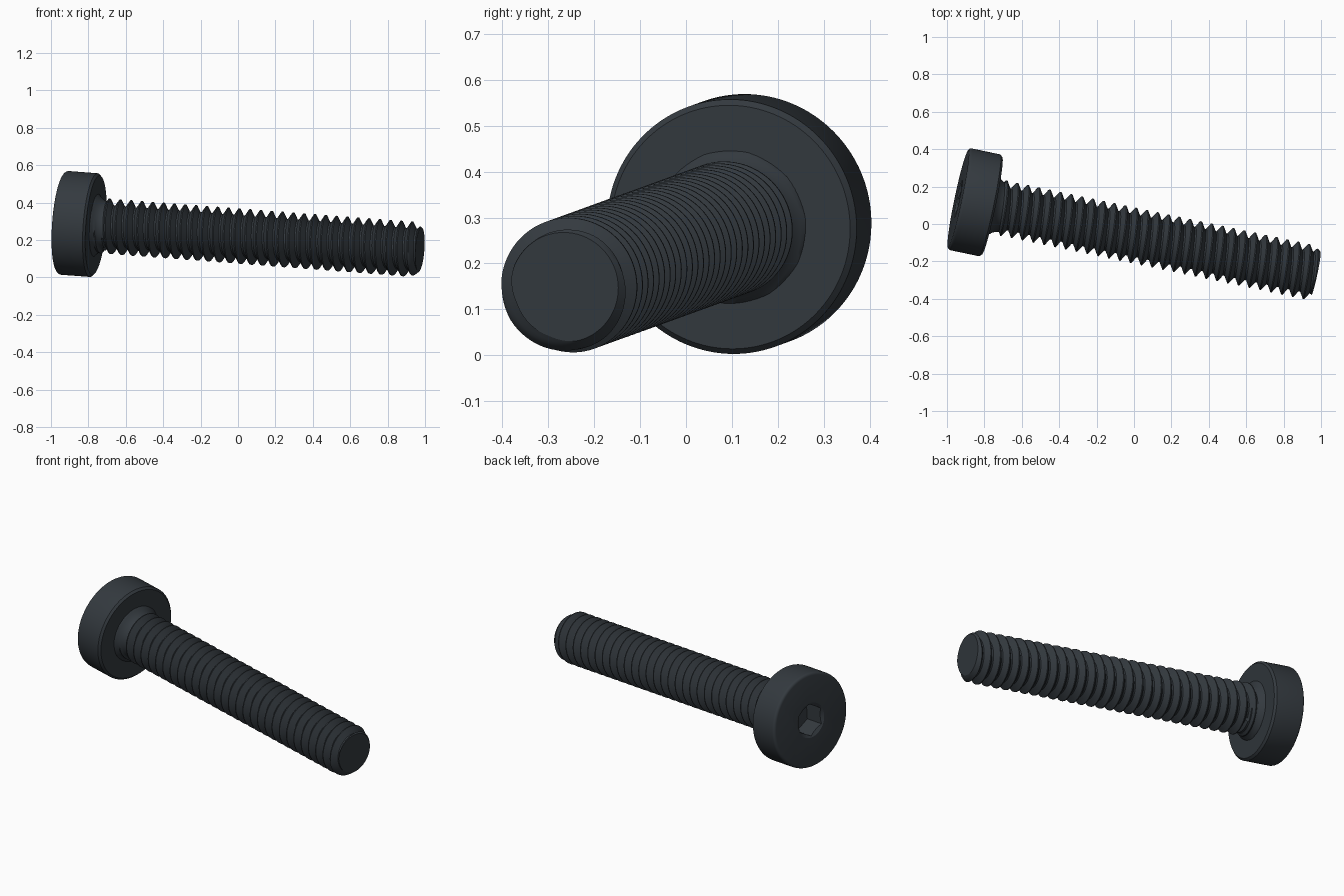
import bpy, bmesh, math
from mathutils import Vector

cube = bpy.data.objects.get("Cube")
if cube:
    bpy.data.objects.remove(cube)

# Placement: local z runs from the head's outer face to the tip
ORIGIN = Vector((-0.94, 0.135, 0.293))
AXIS = Vector((1.912, -0.40, -0.145))
LENGTH = AXIS.length
TURN = AXIS.to_track_quat('Z', 'Y')
HEAD_R, HEAD_H = 0.278, 0.185
MAJOR, MINOR, PITCH = 0.148, 0.112, 0.0592

steel = bpy.data.materials.new("dark_steel")
steel.use_nodes = True
colour = (0.034, 0.042, 0.05, 1)
steel.diffuse_color = colour
steel.node_tree.nodes["Principled BSDF"].inputs["Base Color"].default_value = colour


def make_object(name, bm):
    bmesh.ops.recalc_face_normals(bm, faces=bm.faces)
    mesh = bpy.data.meshes.new(name)
    bm.to_mesh(mesh)
    bm.free()
    mesh.materials.append(steel)
    ob = bpy.data.objects.new(name, mesh)
    bpy.context.collection.objects.link(ob)
    ob.rotation_mode = 'QUATERNION'
    ob.rotation_quaternion = TURN
    ob.location = ORIGIN
    return ob


def select(ob):
    bpy.ops.object.select_all(action='DESELECT')
    ob.select_set(True)
    bpy.context.view_layer.objects.active = ob


def stack(name, rings, sides, start=0.0):
    """Closed solid through (radius, height) rings."""
    bm = bmesh.new()
    loops = []
    for r, z in rings:
        loops.append([bm.verts.new((r * math.cos(a), r * math.sin(a), z))
                      for a in (start + math.tau * i / sides for i in range(sides))])
    for low, high in zip(loops, loops[1:]):
        for i in range(sides):
            k = (i + 1) % sides
            bm.faces.new((low[i], low[k], high[k], high[i]))
    bm.faces.new(loops[0])
    bm.faces.new(loops[-1])
    return make_object(name, bm)


# Head: rounded outer rim, small chamfer underneath
ROUND = 0.016
rim = [(HEAD_R - ROUND * (1 - math.sin(a)), ROUND * (1 - math.cos(a)))
       for a in (math.pi / 2 * i / 4 for i in range(5))]
head = stack("head", rim + [(HEAD_R, HEAD_H - 0.012), (HEAD_R - 0.012, HEAD_H)], 128)

# Hex socket with a conical lead-in
cutters = [stack("socket_cutter", [(0.095, -0.05), (0.095, 0.12)], 6, math.pi / 6),
           stack("lead_in_cutter", [(0.122, -0.012), (0.082, 0.012)], 64)]
for cutter in cutters:
    cutter.hide_render = True
    mod = head.modifiers.new("cut", 'BOOLEAN')
    mod.operation = 'DIFFERENCE'
    mod.solver = 'EXACT'
    mod.object = cutter
    select(head)
    bpy.ops.object.modifier_apply(modifier=mod.name)
for cutter in cutters:
    bpy.data.objects.remove(cutter)

# Threaded shank: rows follow the helix and are clamped to both ends
START, END = HEAD_H - 0.01, LENGTH
PHASE = END - 1.125 * PITCH
SIDES = 72
ROWS = (0.05, 0.145, 0.24, 0.33, 0.425, 0.575, 0.67, 0.76, 0.86, 0.95)


def shank_radius(s, angle):
    phase = ((s - PHASE) / PITCH - angle / math.tau) % 1
    t = abs(2 * phase - 1)
    r = MINOR + (MAJOR - MINOR) * min(1, max(0, (t - 0.15) / 0.75))
    # Neck fillet under the head
    u = (s - HEAD_H) / 0.065
    if u < 1:
        r = max(r, 0.13 + 0.038 * (1 - max(u, 0)) ** 2)
    # Chamfer at the tip
    return min(r, 0.12 + 0.8 * (END - s)) if s > HEAD_H + 0.1 else r


bm = bmesh.new()
first = math.floor((START - PHASE) / PITCH) - 2
last = math.ceil((END - PHASE) / PITCH) + 2
grid = []
for turn in range(first, last):
    for row in ROWS:
        line = []
        for i in range(SIDES + 1):
            a = math.tau * i / SIDES
            s = PHASE + PITCH * (turn + row + i / SIDES)
            s = min(END, max(START, s))
            r = shank_radius(s, a)
            line.append(bm.verts.new((r * math.cos(a), r * math.sin(a), s)))
        grid.append(line)
for low, high in zip(grid, grid[1:]):
    for i in range(SIDES):
        quad = (low[i], low[i + 1], high[i + 1], high[i])
        heights = [v.co.z for v in quad]
        if max(heights) - min(heights) > 1e-6:
            bm.faces.new(quad)
bmesh.ops.remove_doubles(bm, verts=bm.verts, dist=1e-5)
bmesh.ops.delete(bm, geom=[v for v in bm.verts if not v.link_faces], context='VERTS')
bmesh.ops.holes_fill(bm, edges=[e for e in bm.edges if e.is_boundary], sides=0)
shank = make_object("threaded_shank", bm)

for ob in (head, shank):
    select(ob)
    bpy.ops.object.shade_smooth_by_angle(angle=math.radians(30))
